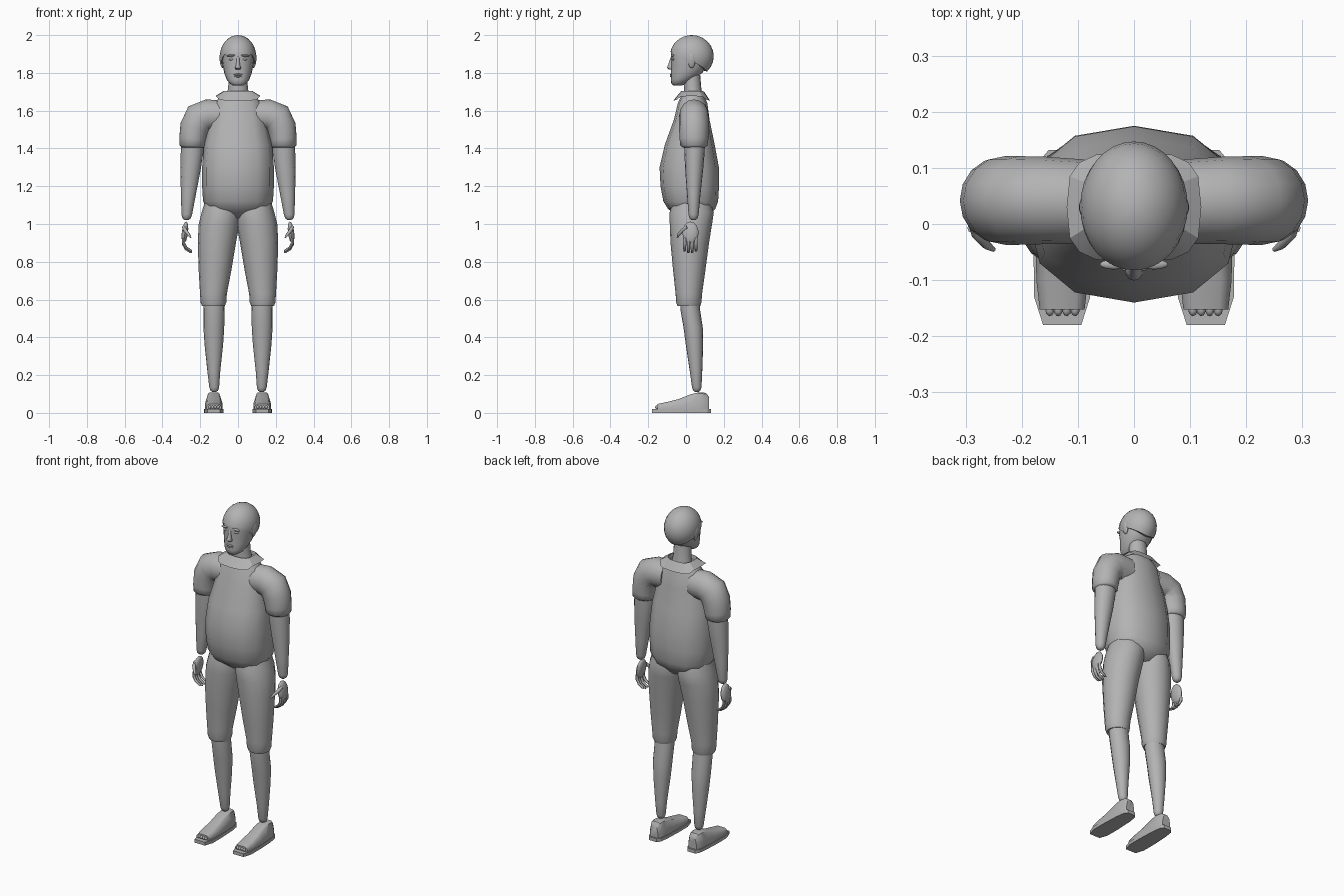
import bpy, bmesh, math
from mathutils import Vector, Matrix

cube = bpy.data.objects.get("Cube")
if cube:
    bpy.data.objects.remove(cube, do_unlink=True)

grey = bpy.data.materials.new("plain grey")
grey.use_nodes = True
COLOUR = (0.45, 0.45, 0.45, 1)
grey.diffuse_color = COLOUR
grey.node_tree.nodes["Principled BSDF"].inputs["Base Color"].default_value = COLOUR


def add_object(name, bm, sharp):
    bmesh.ops.recalc_face_normals(bm, faces=bm.faces)
    mesh = bpy.data.meshes.new(name)
    bm.to_mesh(mesh)
    mesh.materials.append(grey)
    mesh.shade_smooth()
    mesh.set_sharp_from_angle(angle=math.radians(sharp))
    obj = bpy.data.objects.new(name, mesh)
    bpy.context.collection.objects.link(obj)
    return obj


def finish(name, bm, pair=False, sharp=50):
    """Add the mesh once, or as a mirrored left and right pair."""
    if pair:
        add_object("left_" + name, bm, sharp)
        bmesh.ops.scale(bm, vec=(-1, 1, 1), verts=bm.verts)
        add_object("right_" + name, bm, sharp)
    else:
        add_object(name, bm, sharp)
    bm.free()


def bridge(bm, rings):
    for a, b in zip(rings, rings[1:]):
        n = len(a)
        for k in range(n):
            bm.faces.new((a[k], a[(k + 1) % n], b[(k + 1) % n], b[k]))


def power(v, p):
    return math.copysign(abs(v) ** p, v)


def loft(bm, sections, n=16, flat=True, p=1.0, caps=True):
    """Skin through (x, y, z, width radius, depth radius) sections."""
    centres = [Vector(s[:3]) for s in sections]
    rings = []
    for i, s in enumerate(sections):
        t = Vector((0, 0, 1))
        if not flat:
            t = (centres[min(i + 1, len(s) and len(centres) - 1)] - centres[max(i - 1, 0)]).normalized()
        u = Vector((0, 1, 0)).cross(t).normalized()
        v = t.cross(u)
        ring = []
        for k in range(n):
            a = -math.pi / 2 + math.tau * k / n
            ring.append(bm.verts.new(centres[i] + u * s[3] * power(math.cos(a), p)
                                     + v * s[4] * power(math.sin(a), p)))
        rings.append(ring)
    bridge(bm, rings)
    if caps:
        bm.faces.new(rings[0])
        bm.faces.new(rings[-1])


def blob(bm, centre, radii, tilt=0):
    m = Matrix.Translation(centre) @ Matrix.Rotation(tilt, 4, 'Y') @ Matrix.Diagonal((*radii, 1))
    bmesh.ops.create_uvsphere(bm, u_segments=14, v_segments=8, radius=1, matrix=m)


def part(name, sections, pair=False, **options):
    bm = bmesh.new()
    loft(bm, sections, **options)
    finish(name, bm, pair)


# Shirt body with a rounded belly
part("shirt", [(0, .04, 1.03, .09, .07), (0, .03, 1.08, .165, .125), (0, .025, 1.12, .185, .145),
               (0, .02, 1.2, .19, .155), (0, .017, 1.3, .19, .157), (0, .02, 1.42, .18, .132),
               (0, .03, 1.55, .148, .095), (0, .035, 1.64, .125, .078), (0, .035, 1.68, .09, .06)],
     n=12, p=.85)

# Short sleeves curving over the shoulders
part("sleeve", [(.09, .04, 1.575, .08, .075), (.16, .042, 1.575, .085, .078), (.205, .042, 1.56, .085, .079),
                (.23, .042, 1.51, .078, .079), (.24, .042, 1.45, .071, .076),
                (.241, .042, 1.415, .069, .072), (.241, .042, 1.405, .058, .058)],
     pair=True, flat=False)

# Folded collar: high at the sides, dropping to front and back
bm = bmesh.new()
loft(bm, [(0, .035, 1.66, .065, .055), (0, .035, 1.705, .075, .06), (0, .03, 1.665, .12, .098)],
     n=16, p=.6, caps=False)
for v in bm.verts:
    v.co.z -= .25 * max(0, abs(v.co.y - .03) - .05)
    if abs(v.co.x) > .11:
        v.co.z += .012
finish("collar", bm, sharp=30)

part("neck", [(0, .04, 1.62, .07, .055), (0, .038, 1.68, .06, .05), (0, .035, 1.72, .052, .046),
              (0, .03, 1.79, .05, .045)])

# Knee-length shorts
part("shorts_leg", [(.085, .03, 1.12, .09, .1), (.09, .03, 1.06, .103, .117), (.1, .026, 1.0, .108, .112),
                    (.112, .02, .9, .101, .102), (.122, .017, .75, .086, .085), (.13, .015, .63, .071, .07),
                    (.13, .015, .585, .068, .067), (.13, .015, .565, .06, .06)], pair=True)

# Bare lower legs
part("shin", [(.127, .02, .62, .055, .05), (.127, .022, .55, .056, .052), (.128, .038, .45, .055, .051),
              (.128, .045, .36, .049, .046), (.128, .053, .22, .034, .033), (.126, .057, .135, .026, .025),
              (.126, .057, .118, .02, .019), (.126, .057, .11, .008, .008)], pair=True)

# Bare arms
part("arm", [(.24, .045, 1.45, .06, .055), (.243, .045, 1.38, .06, .054), (.252, .043, 1.28, .053, .047),
             (.263, .041, 1.15, .039, .035), (.271, .04, 1.05, .028, .027), (.272, .04, 1.03, .022, .022),
             (.272, .04, 1.02, .009, .009)], pair=True)

# Hands: flat palm, four curled fingers and a thumb
bm = bmesh.new()
blob(bm, (.281, .024, .955), (.017, .043, .058), -.12)
for i in range(4):
    y = -.007 + i * .02
    drop = .008 if i in (1, 2) else 0
    loft(bm, [(.289, y, .925, .008, .009), (.288, y, .9 - drop, .008, .009), (.275, y, .875 - drop, .007, .008),
              (.25, y, .859 - drop, .006, .007), (.243, y, .857 - drop, .003, .003)], n=8, flat=False)
loft(bm, [(.288, .005, .985, .009, .009), (.28, -.018, .968, .01, .01), (.262, -.038, .945, .008, .008),
          (.25, -.046, .928, .004, .004)], n=8, flat=False)
finish("hand", bm, pair=True)


def sweep_shoe(bm, sections):
    """Skin along y through (y, half width low, half width high, bottom, top)."""
    rings = []
    for y, low, high, z0, z1 in sections:
        outline = [(-low, z0), (low, z0), (low, z0 + (z1 - z0) * .45), (high, z1 - .006),
                   (high * .7, z1), (-high * .7, z1), (-high, z1 - .006), (-low, z0 + (z1 - z0) * .45)]
        rings.append([bm.verts.new((.128 + x, y, z)) for x, z in outline])
    bridge(bm, rings)
    bm.faces.new(rings[0])
    bm.faces.new(rings[-1])


# Shoe uppers rising from the toe to the heel
bm = bmesh.new()
sweep_shoe(bm, [(-.152, .04, .034, .02, .047), (-.1, .046, .038, .018, .058), (-.04, .047, .035, .018, .073),
                (.03, .045, .032, .018, .1), (.07, .042, .03, .018, .109), (.105, .036, .027, .018, .106),
                (.122, .026, .02, .018, .085)])
finish("shoe_upper", bm, pair=True, sharp=40)

# Flat soles
bm = bmesh.new()
half = [(.034, -.18), (.05, -.13), (.051, -.05), (.046, .06), (.038, .115), (.024, .132)]
outline = [(x, y) for x, y in half] + [(-x, y) for x, y in reversed(half)]
base = bm.faces.new([bm.verts.new((.128 + x, y, 0)) for x, y in outline])
top = bmesh.ops.extrude_face_region(bm, geom=[base])
bmesh.ops.translate(bm, vec=(0, 0, .02), verts=[g for g in top["geom"] if isinstance(g, bmesh.types.BMVert)])
finish("shoe_sole", bm, pair=True, sharp=30)

# Toes showing at the open tips
bm = bmesh.new()
for i in range(4):
    blob(bm, (.105 + i * .015, -.152, .03), (.008, .012, .009))
finish("toes", bm, pair=True)

# Head, narrowing to the chin
part("head", [(0, -.045, 1.733, .026, .022), (0, -.036, 1.745, .045, .042), (0, -.022, 1.765, .06, .058),
              (0, .004, 1.8, .073, .083), (0, .016, 1.84, .081, .094), (0, .022, 1.88, .086, .101),
              (0, .027, 1.92, .086, .106), (0, .03, 1.96, .07, .085), (0, .03, 1.985, .035, .045)],
     n=20, p=.92)

# Face: nose, brows, eyes and mouth
bm = bmesh.new()
loft(bm, [(0, -.076, 1.818, .013, .014), (0, -.082, 1.826, .017, .019), (0, -.081, 1.84, .011, .015),
          (0, -.077, 1.868, .008, .009), (0, -.072, 1.89, .007, .006)], n=10)
finish("nose", bm)
bm = bmesh.new()
blob(bm, (.036, -.072, 1.892), (.025, .009, .006), .08)
finish("brow", bm, pair=True)
bm = bmesh.new()
blob(bm, (.035, -.067, 1.873), (.015, .009, .007))
finish("eye", bm, pair=True)
bm = bmesh.new()
blob(bm, (0, -.078, 1.791), (.024, .008, .005))
blob(bm, (0, -.076, 1.781), (.02, .008, .005))
finish("lips", bm)
bm = bmesh.new()
blob(bm, (.087, .03, 1.865), (.01, .02, .04), .12)
finish("ear", bm, pair=True)

# Hair cap: short fringe in front, longer behind
bm = bmesh.new()
N, ROWS = 32, 9
rings = []
for r in range(1, ROWS + 1):
    ring = []
    for k in range(N):
        a = math.tau * k / N - math.pi / 2
        back = (1 + math.sin(a)) / 2
        sideburn = 14 * math.exp(-((back - .38) / .12) ** 2)
        reach = math.radians(78 + 58 * back ** 1.2 + sideburn) * r / ROWS
        ring.append(bm.verts.new((.096 * math.sin(reach) * math.cos(a),
                                  .031 + .116 * math.sin(reach) * math.sin(a),
                                  1.888 + .112 * math.cos(reach))))
    rings.append(ring)
bridge(bm, rings)
crown = bm.verts.new((0, .031, 2.0))
for k in range(N):
    bm.faces.new((crown, rings[0][k], rings[0][(k + 1) % N]))
# Turn the rim inward so the hair has thickness
rim = [bm.verts.new((v.co.x * .8, .031 + (v.co.y - .031) * .8, v.co.z + .004)) for v in rings[-1]]
bridge(bm, [rings[-1], rim])
finish("hair", bm)
